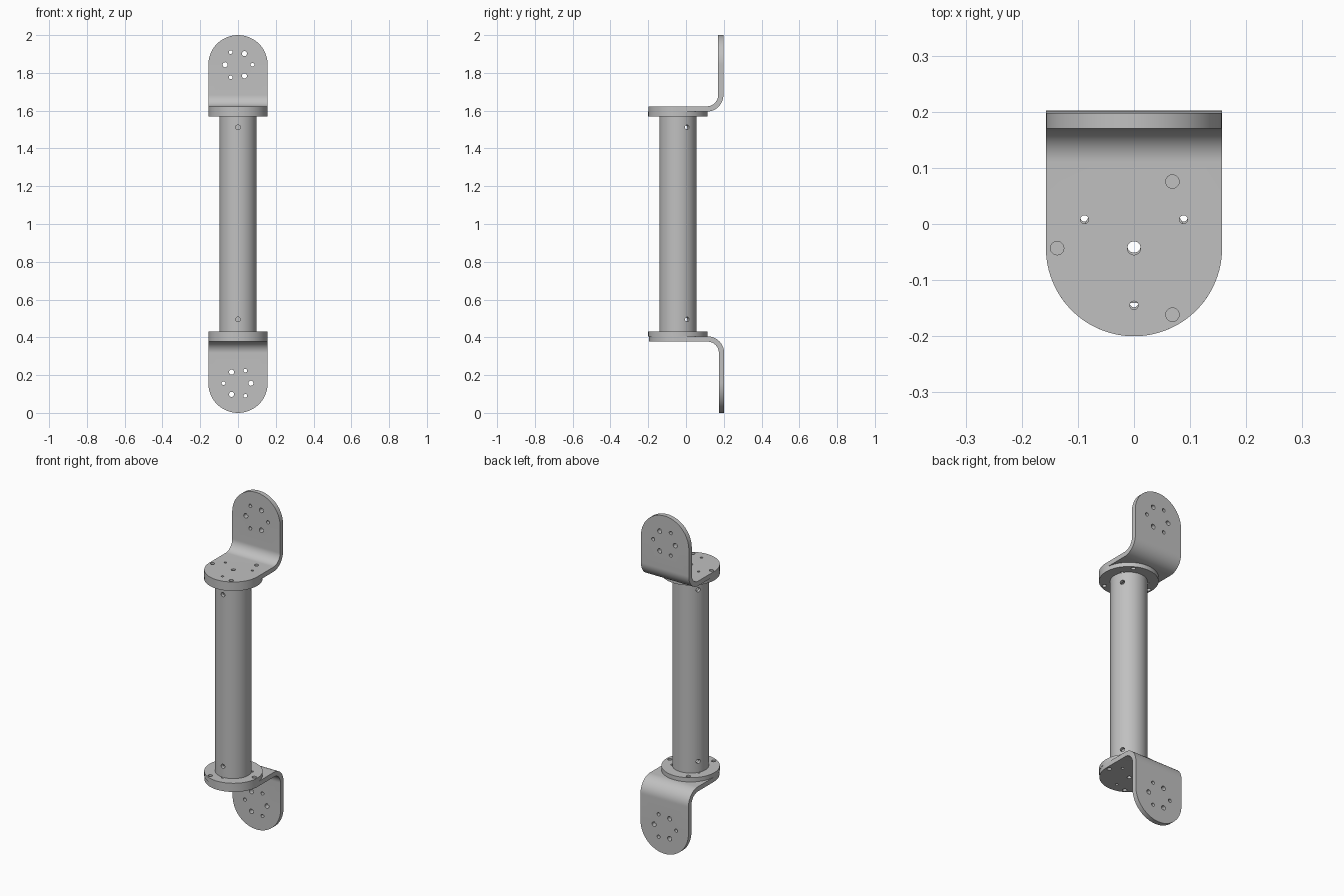
import bpy, bmesh, math
from mathutils import Matrix, Vector

if "Cube" in bpy.data.objects:
    bpy.data.objects.remove(bpy.data.objects["Cube"])

AXIS_Y = -0.043      # tube axis
R = 0.157            # flange radius and bracket half width
T = 0.028            # bracket thickness
BEND = 0.06          # inside bend radius
REACH = 0.405        # bracket height above the flange face

steel = bpy.data.materials.new("grey_steel")
steel.diffuse_color = (0.53, 0.53, 0.53, 1)
steel.use_nodes = True
steel.node_tree.nodes["Principled BSDF"].inputs["Base Color"].default_value = steel.diffuse_color


def add_object(name, bm):
    bmesh.ops.recalc_face_normals(bm, faces=bm.faces[:])
    me = bpy.data.meshes.new(name)
    bm.to_mesh(me)
    bm.free()
    me.materials.append(steel)
    ob = bpy.data.objects.new(name, me)
    bpy.context.collection.objects.link(ob)
    return ob


def cylinder(bm, centre, radius, depth, direction=(0, 0, 1), sides=24):
    rot = Vector((0, 0, 1)).rotation_difference(Vector(direction)).to_matrix().to_4x4()
    bmesh.ops.create_cone(bm, cap_ends=True, segments=sides, radius1=radius, radius2=radius,
                          depth=depth, matrix=Matrix.Translation(centre) @ rot)


def activate(ob):
    bpy.ops.object.select_all(action='DESELECT')
    ob.select_set(True)
    bpy.context.view_layer.objects.active = ob


def cut(ob, holes):
    """Drill (centre, radius, depth, direction, sides) holes, then smooth."""
    bm = bmesh.new()
    for h in holes:
        cylinder(bm, *h)
    cutter = add_object("hole_cutter", bm)
    cutter.hide_render = True
    mod = ob.modifiers.new("holes", 'BOOLEAN')
    mod.operation = 'DIFFERENCE'
    mod.solver = 'EXACT'
    mod.object = cutter
    activate(ob)
    bpy.ops.object.modifier_apply(modifier=mod.name)
    bpy.data.objects.remove(cutter, do_unlink=True)
    activate(ob)
    bpy.ops.object.shade_smooth_by_angle(angle=math.radians(30))


def ring(radius, start):
    """Three points spaced evenly round a circle."""
    for k in range(3):
        a = math.radians(start + 120 * k)
        yield radius * math.cos(a), radius * math.sin(a)


def flange_holes():
    z = (0, 0, 1)
    holes = [((0, AXIS_Y, 0), 0.012, 0.2, z, 24)]
    holes += [((x, AXIS_Y + y, 0), 0.012, 0.2, z, 24) for x, y in ring(0.137, 60)]
    holes += [((x, AXIS_Y + y, 0), 0.0075, 0.2, z, 20) for x, y in ring(0.102, 30)]
    return holes


def make_bracket(name):
    # stations along the strip: outer (y, z), inner (y, z), half width
    n = 24
    bend_y, bend_z = 0.11, BEND + T
    back = bend_y + BEND + T
    top_c = REACH - R
    arc = [math.radians(3 + 87 * i / n) for i in range(n + 1)]
    st = []
    for a in arc:
        y = AXIS_Y - R * math.cos(a)
        st.append(((y, 0), (y, T), R * math.sin(a)))
    for i in range(17):
        a = math.pi / 2 * i / 16
        s, c = math.sin(a), math.cos(a)
        st.append(((bend_y + (BEND + T) * s, bend_z - (BEND + T) * c),
                   (bend_y + BEND * s, bend_z - BEND * c), R))
    for a in reversed(arc):
        z = top_c + R * math.cos(a)
        st.append(((back, z), (back - T, z), R * math.sin(a)))
    bm = bmesh.new()
    rows = [[bm.verts.new((-w, *o)), bm.verts.new((w, *o)),
             bm.verts.new((w, *i)), bm.verts.new((-w, *i))] for o, i, w in st]
    for p, q in zip(rows, rows[1:]):
        for k in range(4):
            bm.faces.new((p[k], p[(k + 1) % 4], q[(k + 1) % 4], q[k]))
    bm.faces.new(rows[0])
    bm.faces.new(rows[-1])
    ob = add_object(name, bm)
    # upright hole pattern plus the flange pattern
    holes = flange_holes()
    for radius, start, size in ((0.068, 60, 0.0135), (0.077, 0, 0.010)):
        holes += [((x, back, top_c + z), size, 0.2, (0, 1, 0), 24) for x, z in ring(radius, start)]
    cut(ob, holes)
    return ob


def make_flange(name):
    bm = bmesh.new()
    cylinder(bm, (0, AXIS_Y, -0.0125), R, 0.025, sides=96)
    ob = add_object(name, bm)
    cut(ob, flange_holes())
    return ob


# Matching ends: the lower one is the upper one turned over about the y axis
for label, z, turn in (("upper", 2 - REACH, 0), ("lower", REACH, math.pi)):
    for ob in (make_bracket(label + "_bracket"), make_flange(label + "_flange")):
        ob.matrix_world = Matrix.Translation((0, 0, z)) @ Matrix.Rotation(turn, 4, 'Y')
        if turn and "bracket" in ob.name:
            ob.location.y = 0.004

# Hollow tube with three radial screw holes near each end
bm = bmesh.new()
cylinder(bm, (0, AXIS_Y, 1), 0.098, 1.14, sides=64)
tube = add_object("tube", bm)
cut(tube, [((0, AXIS_Y, 1), 0.078, 1.3, (0, 0, 1), 64)])
screws = []
for z in (0.495, 1.512):
    for x, y in ring(0.09, 30):
        screws.append(((x, AXIS_Y + y, z), 0.0125, 0.06, (x, y, 0), 24))
cut(tube, screws)
